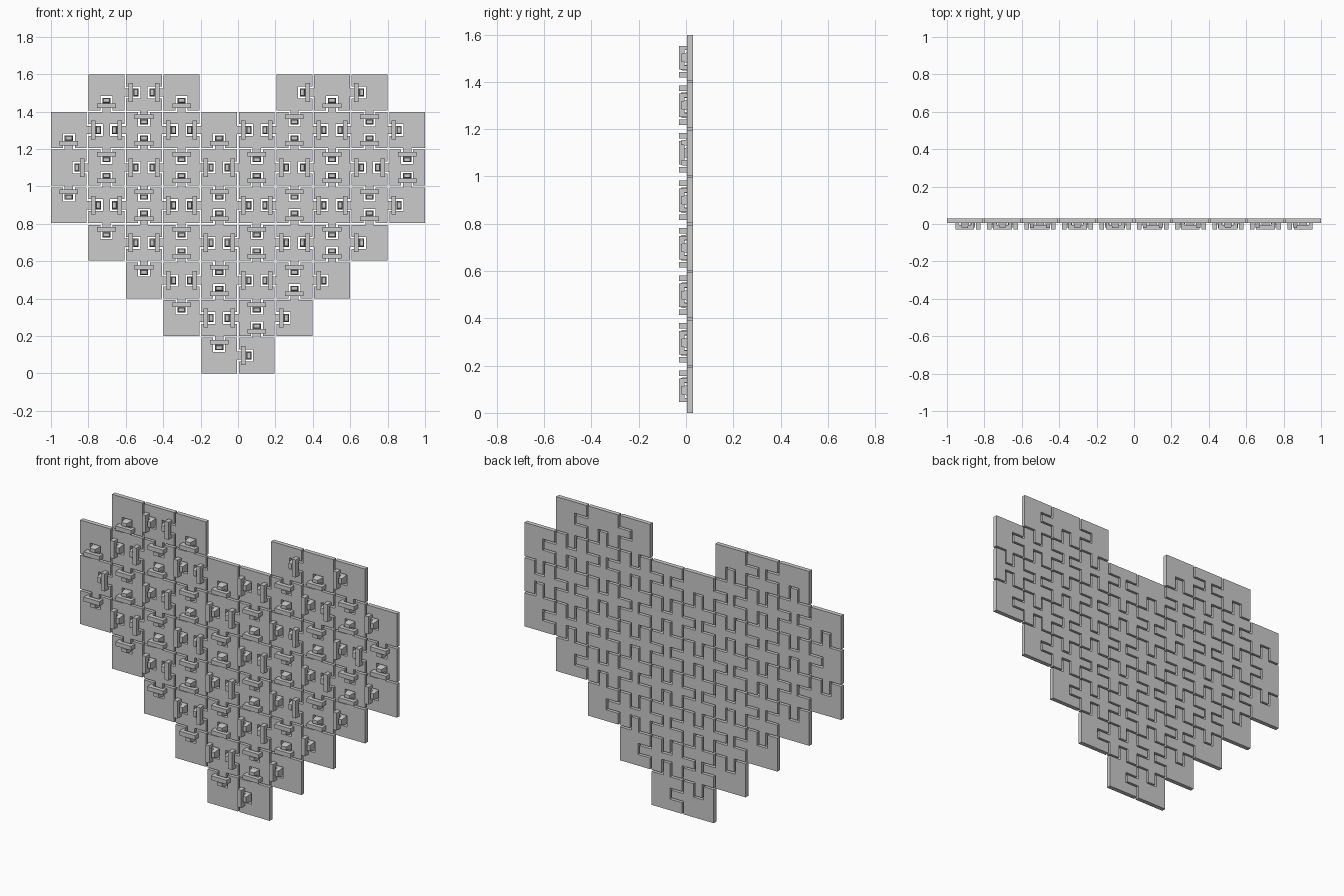
import bpy, bmesh
from mathutils import Matrix, Vector
from math import pi

if "Cube" in bpy.data.objects:
    bpy.data.objects.remove(bpy.data.objects["Cube"])

PITCH, HALF = 0.201, 0.0955          # tile spacing, half tile size
GAP = PITCH - 2 * HALF
FRONT, BACK = 0.005, 0.03            # plate faces
TOP = -0.03                          # front of the bridges
HS, HT = 0.032, 0.022                # half widths of slot and tongue
SLOT, TONGUE = 0.076, 0.066 + GAP    # slot depth, tongue reach

# occupied columns in each row, bottom to top
rows = [range(5 - n, 5 + n) for n in (1, 2, 3, 4, 5, 5, 5)] + [[1, 2, 3, 6, 7, 8]]
cells = {(c, r) for r, cols in enumerate(rows) for c in cols}
SIDES = [(0, -1), (1, 0), (0, 1), (-1, 0)]


def prism(bm, pts, mat):
    """Closed solid from an outline of 3D points and the sweep vector mat."""
    a = [bm.verts.new(p) for p in pts]
    b = [bm.verts.new(Vector(p) + mat) for p in pts]
    n = len(pts)
    bm.faces.new(a)
    bm.faces.new(b[::-1])
    for i in range(n):
        bm.faces.new((a[i], b[i], b[(i + 1) % n], a[(i + 1) % n]))


def side_frame(k):
    # u runs along side k, v points out of it (x, z plane)
    rot = Matrix.Rotation(k * pi / 2, 2)
    return lambda u, v, y=0: Vector(((rot @ Vector((u, -v)))[0], y,
                                     (rot @ Vector((u, -v)))[1]))


def build_tile(c, r):
    bm = bmesh.new()
    outline = []
    for k, (dx, dz) in enumerate(SIDES):
        f = side_frame(k)
        outline.append(f(-HALF, HALF, FRONT))
        if (c + dx, r + dz) not in cells:
            continue
        receives = ((c + r) % 2 == 0) == (dz != 0)
        w, end = (HS, HALF - SLOT) if receives else (HT, HALF + TONGUE)
        outline += [f(u, v, FRONT) for u, v in
                    ((-w, HALF), (-w, end), (w, end), (w, HALF))]
        if receives:
            # bridge over the slot
            prof = [(-.05, .006), (-.05, TOP), (.05, TOP), (.05, .006),
                    (HS, .006), (HS, -.006), (-HS, -.006), (-HS, .006)]
            v0 = HALF - .036
            prism(bm, [f(u, v0, y) for u, y in prof], f(0, .024))
        else:
            # tapered stop at the tongue tip
            v0 = end - .026
            lo = [(-HT, v0), (HT, v0), (HT, end), (-HT, end)]
            hi = [(-.016, v0 + .003), (.016, v0 + .003),
                  (.016, end - .004), (-.016, end - .004)]
            a = [bm.verts.new(f(u, v, FRONT)) for u, v in lo]
            b = [bm.verts.new(f(u, v, -.022)) for u, v in hi]
            bm.faces.new(a)
            bm.faces.new(b[::-1])
            for i in range(4):
                j = (i + 1) % 4
                bm.faces.new((a[i], b[i], b[j], a[j]))
    # plate with slots and tongues
    prism(bm, outline, Vector((0, BACK - FRONT, 0)))
    bmesh.ops.recalc_face_normals(bm, faces=bm.faces[:])
    me = bpy.data.meshes.new("link_tile")
    bm.to_mesh(me)
    bm.free()
    ob = bpy.data.objects.new(f"link_tile_row{r}_col{c}", me)
    ob.location = ((c - 4.5) * PITCH, 0, HALF + r * PITCH)
    bpy.context.collection.objects.link(ob)


for c, r in sorted(cells):
    build_tile(c, r)
